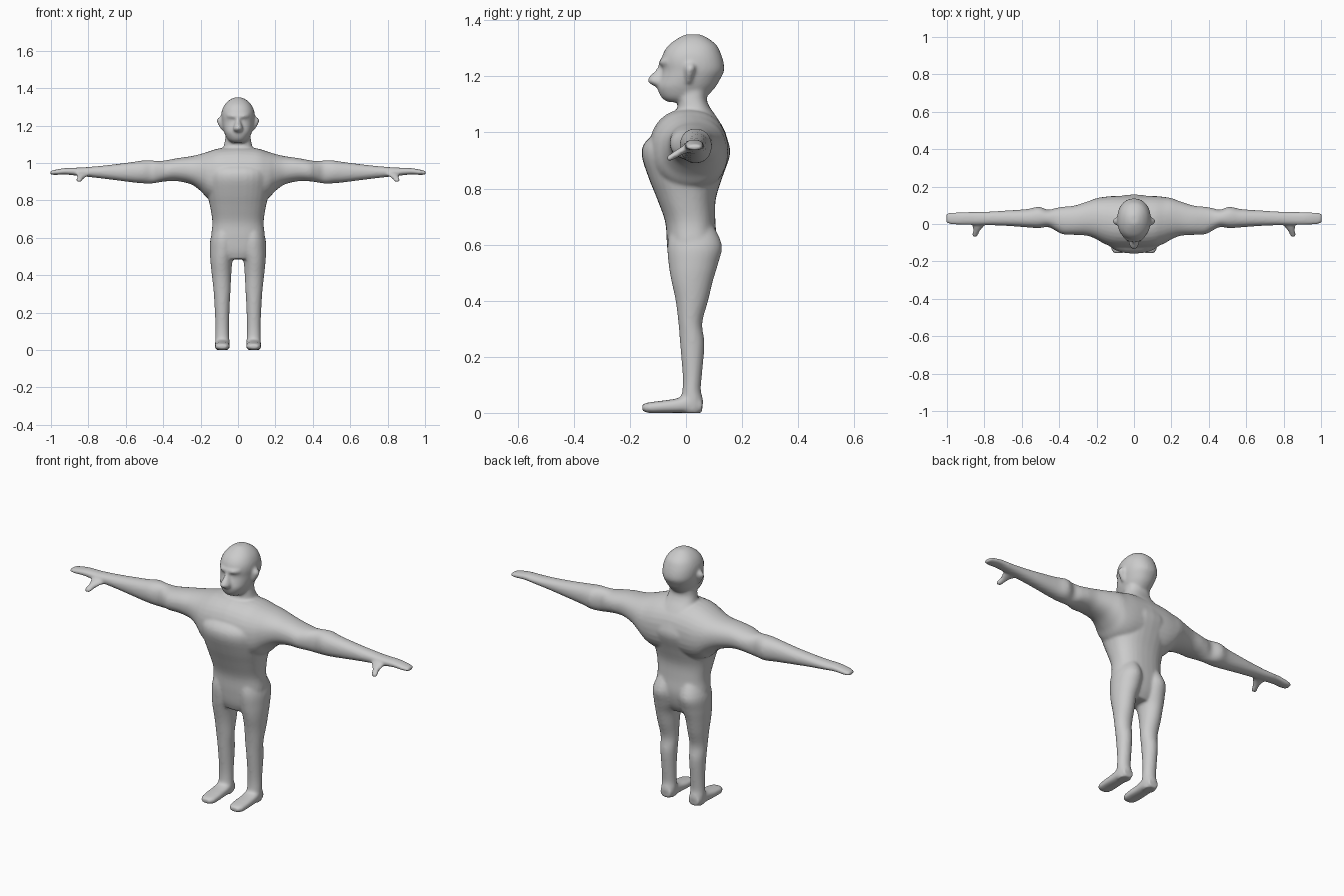
import bpy, bmesh, math

parts = []


def catmull(p0, p1, p2, p3, t):
    return [0.5 * (2 * b + (c - a) * t + (2 * a - 5 * b + 4 * c - d) * t * t
                   + (3 * b - a - 3 * c + d) * t ** 3)
            for a, b, c, d in zip(p0, p1, p2, p3)]


def loft(name, axis, rings, power=2.0, side=1, segs=32, sub=4):
    """Closed loft; ring = (position on axis, min/max on first and second other axis)."""
    n = len(rings)
    path = []
    for i in range(n - 1):
        q = [rings[max(0, min(n - 1, i + k))] for k in (-1, 0, 1, 2)]
        path += [catmull(*q, s / sub) for s in range(sub)]
    path.append(rings[-1])
    a_ax, b_ax = [k for k in range(3) if k != axis]
    bm = bmesh.new()
    loops = []
    for pos, a0, a1, b0, b1 in path:
        loop = []
        for s in range(segs):
            ang = 2 * math.pi * s / segs
            ca, sa = math.cos(ang), math.sin(ang)
            co = [0, 0, 0]
            co[axis] = pos
            co[a_ax] = (a0 + a1) / 2 + (a1 - a0) / 2 * math.copysign(abs(ca) ** (2 / power), ca)
            co[b_ax] = (b0 + b1) / 2 + (b1 - b0) / 2 * math.copysign(abs(sa) ** (2 / power), sa)
            co[0] *= side
            loop.append(bm.verts.new(co))
        loops.append(loop)
    for l0, l1 in zip(loops, loops[1:]):
        for s in range(segs):
            t = (s + 1) % segs
            bm.faces.new((l0[s], l0[t], l1[t], l1[s]))
    bm.faces.new(loops[0])
    bm.faces.new(loops[-1])
    bmesh.ops.recalc_face_normals(bm, faces=bm.faces)
    me = bpy.data.meshes.new(name)
    bm.to_mesh(me)
    bm.free()
    ob = bpy.data.objects.new(name, me)
    bpy.context.collection.objects.link(ob)
    parts.append(ob)


def sym(rows):
    """Rings centred on x = 0: (z, half width, y min, y max)."""
    return [(z, -w, w, y0, y1) for z, w, y0, y1 in rows]


# torso and neck
loft("torso", 2, sym([
    (.485, .08, -.045, .07), (.53, .125, -.06, .095), (.60, .143, -.068, .11),
    (.68, .137, -.074, .105), (.76, .148, -.102, .106), (.84, .165, -.134, .130),
    (.92, .175, -.158, .157), (.97, .165, -.142, .150), (1.02, .125, -.075, .130),
    (1.06, .09, -.045, .106), (1.09, .077, -.03, .085), (1.12, .07, -.03, .074),
    (1.16, .065, -.03, .08)]), power=2.4)

# head
loft("head", 2, sym([
    (1.108, .035, -.065, .04), (1.125, .055, -.088, .07), (1.16, .073, -.102, .104),
    (1.19, .082, -.094, .122), (1.22, .088, -.086, .136), (1.25, .090, -.088, .134),
    (1.28, .086, -.082, .125), (1.31, .072, -.063, .110), (1.335, .048, -.03, .08),
    (1.35, .02, .0, .05)]), power=2.2)

# nose and brow
loft("nose", 2, sym([
    (1.255, .010, -.092, -.05), (1.225, .014, -.106, -.05), (1.195, .024, -.134, -.05),
    (1.178, .028, -.134, -.05), (1.162, .018, -.108, -.05)]))
loft("brow", 0, [(-.06, -.07, -.04, 1.24, 1.265), (-.03, -.094, -.05, 1.235, 1.265),
                 (.03, -.094, -.05, 1.235, 1.265), (.06, -.07, -.04, 1.24, 1.265)])

for side in (-1, 1):
    # ear
    loft("ear", 2, [(1.175, .07, .087, 0, .018), (1.20, .07, .104, -.003, .026),
                    (1.23, .07, .114, -.004, .034), (1.25, .07, .094, .004, .028)], side=side)
    # arm from mid-chest to fingertips
    loft("arm", 0, [
        (0, -.13, .15, .80, 1.085), (.10, -.125, .150, .79, 1.078),
        (.16, -.105, .145, .81, 1.060), (.20, -.082, .138, .85, 1.048),
        (.25, -.063, .120, .885, 1.036), (.32, -.058, .098, .902, 1.026),
        (.38, -.055, .092, .902, 1.015), (.42, -.035, .085, .897, 1.010),
        (.46, -.016, .076, .890, 1.013), (.51, -.022, .092, .891, 1.013),
        (.57, -.018, .080, .897, 1.004), (.68, -.010, .072, .911, .990),
        (.78, -.006, .066, .923, .980), (.85, -.006, .064, .930, .975),
        (.92, -.004, .063, .938, .973), (.975, -.002, .062, .936, .964),
        (1.005, .008, .054, .938, .956)], power=2.2, side=side)
    # thumb
    loft("thumb", 1, [(.02, .77, .86, .932, .962), (-.01, .80, .865, .922, .952),
                      (-.035, .822, .860, .908, .938), (-.055, .832, .866, .898, .924),
                      (-.069, .838, .864, .896, .914)], side=side)
    # leg
    loft("leg", 2, [
        (.68, .02, .115, -.05, .09), (.60, .008, .146, -.066, .128),
        (.53, .012, .150, -.062, .114), (.47, .030, .147, -.052, .096),
        (.40, .036, .140, -.037, .079), (.32, .040, .131, -.027, .058),
        (.245, .044, .126, -.021, .066), (.137, .048, .121, -.012, .057),
        (.08, .048, .121, -.013, .053), (.04, .045, .122, -.02, .062),
        (.0, .05, .118, -.01, .052)], side=side)
    # foot
    loft("foot", 1, [
        (-.156, .062, .106, .008, .03), (-.135, .047, .121, .0, .037),
        (-.09, .043, .125, .0, .043), (-.04, .045, .124, .0, .050),
        (.02, .045, .122, .0, .065), (.058, .055, .112, .0, .05)],
        power=2.6, side=side)

# fuse everything into one smooth skin
bpy.ops.object.select_all(action='DESELECT')
for ob in parts:
    ob.select_set(True)
body = parts[0]
bpy.context.view_layer.objects.active = body
bpy.ops.object.join()
body.name = "figure_body"
remesh = body.modifiers.new("skin", 'REMESH')
remesh.mode = 'VOXEL'
remesh.voxel_size = .007
remesh.use_smooth_shade = True
smooth = body.modifiers.new("soften", 'SMOOTH')
smooth.factor = .5
smooth.iterations = 6
